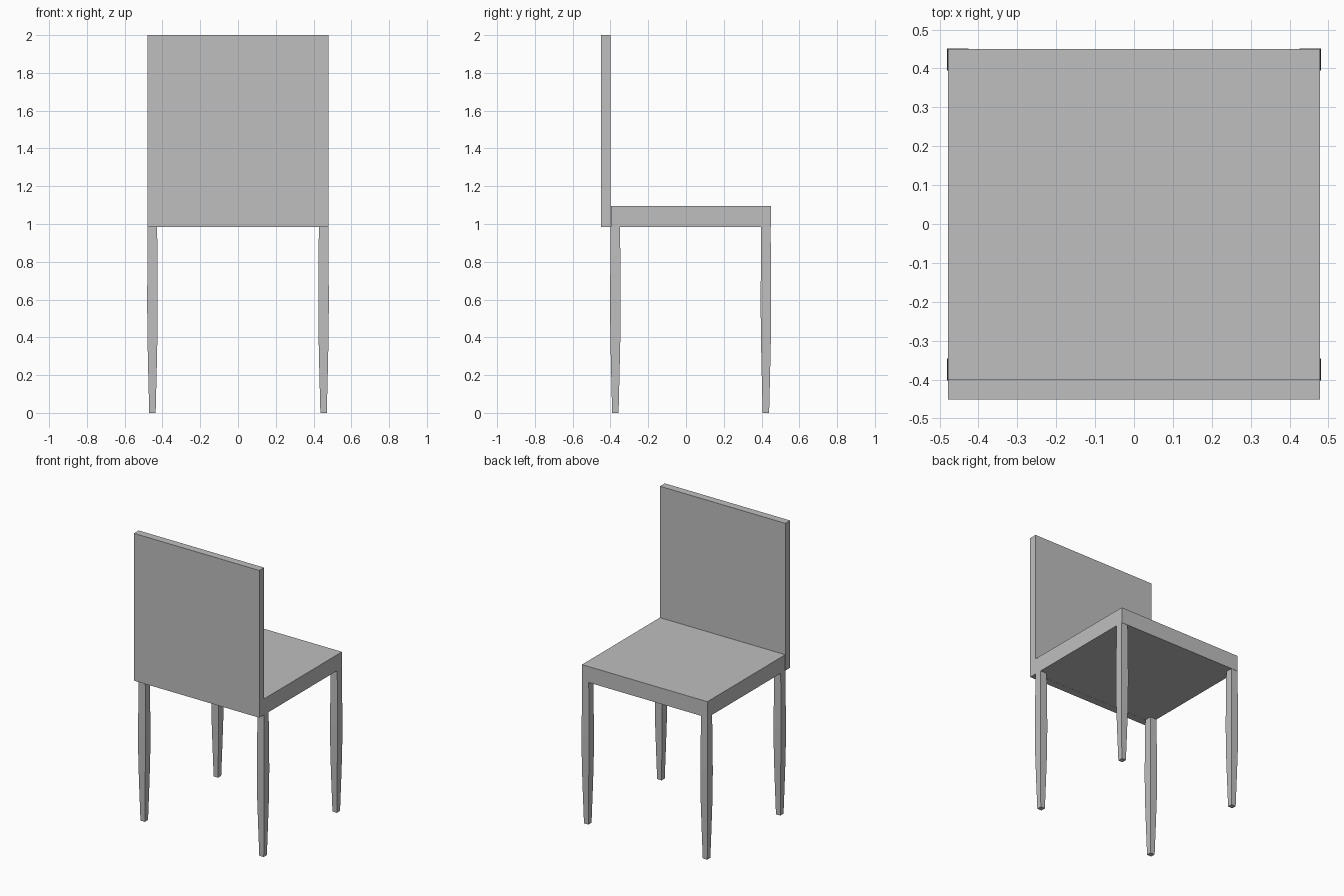
import bpy
import bmesh

cube = bpy.data.objects.get("Cube")
if cube:
    bpy.data.objects.remove(cube, do_unlink=True)

# Single plain grey finish
grey = bpy.data.materials.new("plain_grey")
grey.use_nodes = True
colour = (0.52, 0.52, 0.52, 1)
grey.diffuse_color = colour
grey.node_tree.nodes["Principled BSDF"].inputs["Base Color"].default_value = colour


def square_loft(name, location, sections):
    """Stack rectangular sections (z, half x, half y) into a closed solid."""
    bm = bmesh.new()
    rings = [[bm.verts.new((sx * hx, sy * hy, z))
              for sx, sy in ((-1, -1), (1, -1), (1, 1), (-1, 1))]
             for z, hx, hy in sections]
    for low, high in zip(rings, rings[1:]):
        for i in range(4):
            j = (i + 1) % 4
            bm.faces.new((low[i], low[j], high[j], high[i]))
    bm.faces.new(rings[0][::-1])
    bm.faces.new(rings[-1])
    mesh = bpy.data.meshes.new(name)
    bm.to_mesh(mesh)
    bm.free()
    mesh.materials.append(grey)
    obj = bpy.data.objects.new(name, mesh)
    obj.location = location
    bpy.context.collection.objects.link(obj)
    return obj


HALF_WIDTH = 0.478
UNDERSIDE = 0.985

# Seat slab and upright backrest panel
square_loft("seat", (0, 0.026, 0),
            [(UNDERSIDE, HALF_WIDTH, 0.424), (1.095, HALF_WIDTH, 0.424)])
square_loft("backrest", (0, -0.425, 0),
            [(UNDERSIDE, HALF_WIDTH, 0.026), (2.0, HALF_WIDTH, 0.026)])

# Four square legs, swelling slightly mid-height and tapering to the foot
profile = [(0, 0.017), (0.2, 0.022), (0.4, 0.0265), (0.6, 0.028),
           (0.8, 0.0265), (UNDERSIDE, 0.025)]
for side, x in (("right", -0.453), ("left", 0.453)):
    for end, y in (("front", -0.374), ("back", 0.423)):
        square_loft(f"{end}_{side}_leg", (x, y, 0),
                    [(z, h, h) for z, h in profile])
